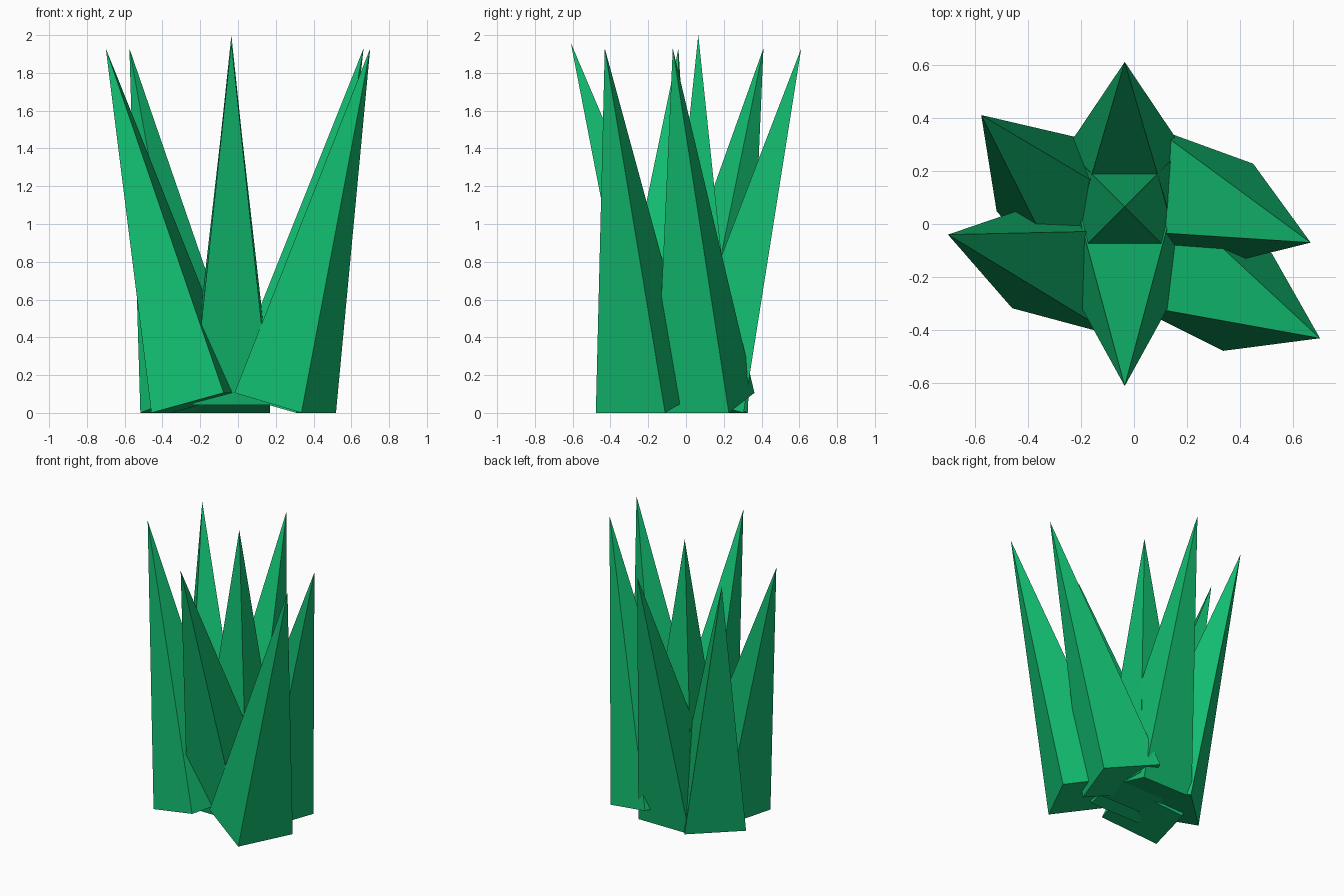
import bpy, bmesh
from math import radians, sqrt
from mathutils import Matrix, Vector

if "Cube" in bpy.data.objects:
    bpy.data.objects.remove(bpy.data.objects["Cube"])

LENGTH, SIDE = 1.943, 0.41

green = bpy.data.materials.new("crystal_green")
green.diffuse_color = (0.006, 0.5, 0.16, 1)
green.use_nodes = True
green.node_tree.nodes["Principled BSDF"].inputs["Base Color"].default_value = green.diffuse_color


def spike(name, tip, heading=0, tilt=15):
    """Square pyramid ending at tip, leaning by tilt degrees towards heading."""
    rot = Matrix.Rotation(radians(heading), 4, 'Z') @ Matrix.Rotation(radians(tilt), 4, 'Y')
    to_tip = Matrix.Translation((0, 0, -LENGTH / 2))
    square = Matrix.Rotation(radians(45), 4, 'Z')
    bm = bmesh.new()
    bmesh.ops.create_cone(bm, cap_ends=True, segments=4, radius1=SIDE / sqrt(2),
                          radius2=0, depth=LENGTH,
                          matrix=Matrix.Translation(Vector(tip)) @ rot @ to_tip @ square)
    bmesh.ops.remove_doubles(bm, verts=bm.verts, dist=1e-4)
    bmesh.ops.recalc_face_normals(bm, faces=bm.faces)
    mesh = bpy.data.meshes.new(name)
    bm.to_mesh(mesh)
    bm.free()
    mesh.materials.append(green)
    bpy.context.collection.objects.link(bpy.data.objects.new(name, mesh))


# upright middle spike, then the leaning ring around it
spike("centre_spike", (-0.035, 0.065, 2.0), 0, 0)
spike("back_spike", (-0.035, 0.61, 1.93), 90)
spike("front_spike", (-0.035, -0.61, 1.96), -90, 17)
spike("back_left_spike", (-0.575, 0.41, 1.93), 133)
spike("front_left_spike", (-0.70, -0.04, 1.93), 165)
spike("front_right_spike", (0.70, -0.43, 1.93), -26.5)
spike("back_right_spike", (0.665, -0.07, 1.93), -20)
